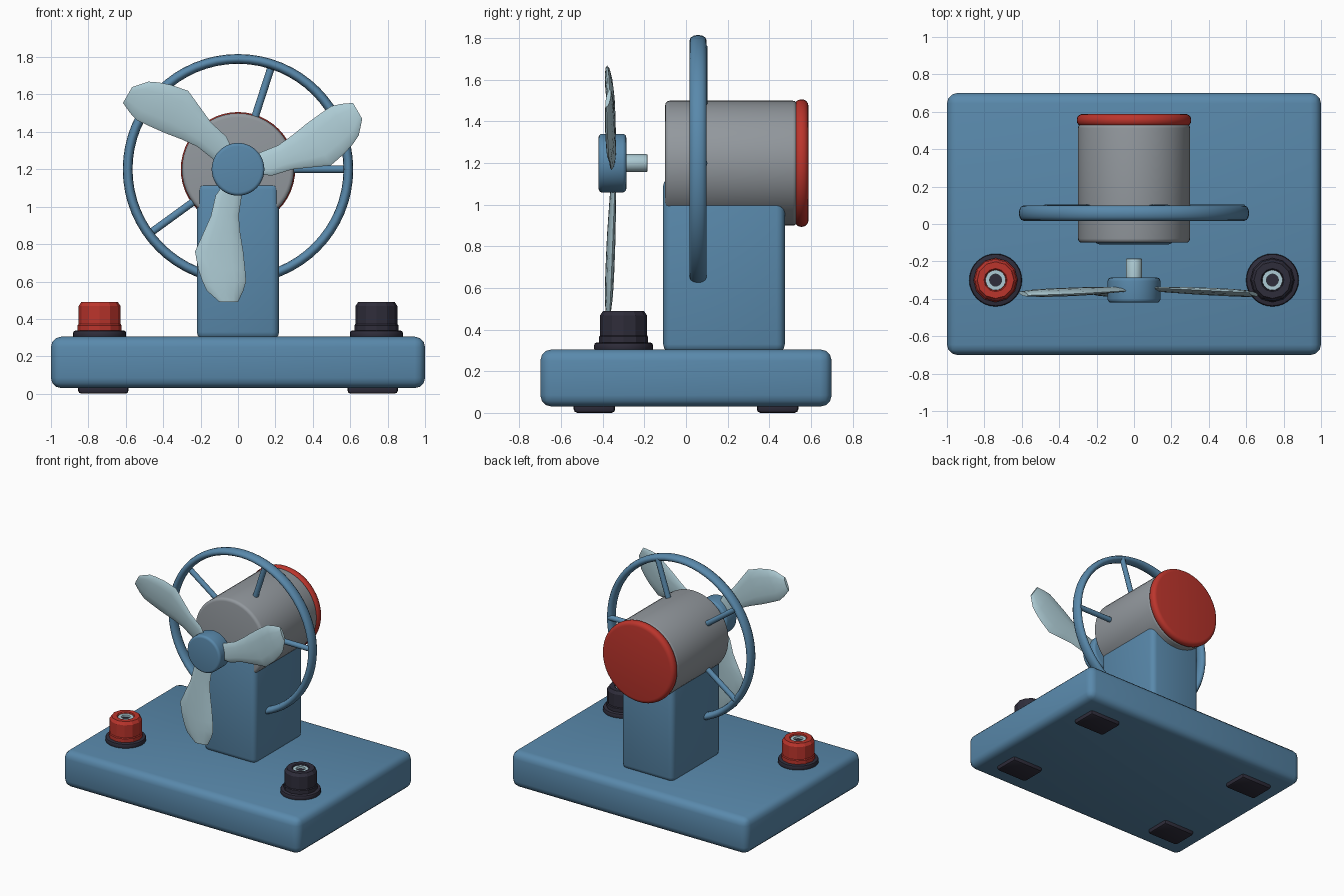
import bpy, bmesh
from math import sin, cos, pi, radians
from mathutils import Matrix, Vector

if "Cube" in bpy.data.objects:
    bpy.data.objects.remove(bpy.data.objects["Cube"])


def material(name, rgb):
    m = bpy.data.materials.new(name)
    m.use_nodes = True
    m.diffuse_color = (*rgb, 1)
    m.node_tree.nodes["Principled BSDF"].inputs["Base Color"].default_value = (*rgb, 1)
    return m


BLUE = material("steel blue", (0.10, 0.25, 0.41))
GREY = material("motor grey", (0.29, 0.315, 0.34))
RED = material("red", (0.50, 0.035, 0.025))
CHARCOAL = material("charcoal", (0.028, 0.026, 0.043))
PALE = material("pale metal", (0.42, 0.60, 0.66))


def finish(bm, name, mat, angle=35):
    bmesh.ops.recalc_face_normals(bm, faces=bm.faces)
    mesh = bpy.data.meshes.new(name)
    bm.to_mesh(mesh)
    bm.free()
    mesh.materials.append(mat)
    ob = bpy.data.objects.new(name, mesh)
    bpy.context.collection.objects.link(ob)
    bpy.ops.object.select_all(action="DESELECT")
    ob.select_set(True)
    bpy.context.view_layer.objects.active = ob
    bpy.ops.object.shade_smooth_by_angle(angle=radians(angle))
    return ob


def skin(bm, loops, closed=False):
    """Bridge matching point loops; cap both ends unless closed."""
    rings = [[bm.verts.new(p) for p in loop] for loop in loops]
    n = len(rings[0])
    pairs = list(zip(rings, rings[1:]))
    if closed:
        pairs.append((rings[-1], rings[0]))
    else:
        bm.faces.new(rings[0])
        bm.faces.new(rings[-1])
    for a, b in pairs:
        for i in range(n):
            j = (i + 1) % n
            bm.faces.new((a[i], a[j], b[j], b[i]))


def box(name, mat, lo, hi, bevel, segments=3):
    lo, hi = Vector(lo), Vector(hi)
    bm = bmesh.new()
    bmesh.ops.create_cube(bm, size=1)
    bmesh.ops.scale(bm, vec=hi - lo, verts=bm.verts)
    bmesh.ops.translate(bm, vec=(lo + hi) / 2, verts=bm.verts)
    bmesh.ops.bevel(bm, geom=bm.edges[:], offset=bevel, segments=segments,
                    profile=0.5, affect="EDGES")
    return finish(bm, name, mat)


def lathe(name, mat, profile, centre, axis="Z", sides=48, angle=35):
    """Spin (radius, height) points about z or y."""
    bm = bmesh.new()
    loops = []
    for r, h in profile:
        ring = [(r * cos(2 * pi * i / sides), r * sin(2 * pi * i / sides)) for i in range(sides)]
        loops.append([Vector((a, h, b) if axis == "Y" else (a, b, h)) + Vector(centre)
                      for a, b in ring])
    skin(bm, loops)
    return finish(bm, name, mat, angle)


def drum(r, start, end, bevel, steps=4):
    """Profile of a cylinder with rounded rims."""
    arc = [pi / 2 * i / steps for i in range(steps + 1)]
    first = [(r - bevel + bevel * sin(t), start + bevel - bevel * cos(t)) for t in arc]
    last = [(r - bevel + bevel * cos(t), end - bevel + bevel * sin(t)) for t in arc]
    return first + last


AXLE = (0, 0, 1.2)

# Base, feet and pedestal
box("base", BLUE, (-1, -0.7, 0.03), (1, 0.7, 0.305), 0.055)
for x in (-0.72, 0.72):
    for y in (-0.44, 0.44):
        box("foot", CHARCOAL, (x - 0.135, y - 0.1, 0), (x + 0.135, y + 0.1, 0.06), 0.018, 2)
box("pedestal", BLUE, (-0.22, -0.11, 0.29), (0.22, 0.475, 1.13), 0.04)

# Motor and its end cap
lathe("motor", GREY, drum(0.3, -0.1, 0.535, 0.022), AXLE, "Y")
lathe("motor_cap", RED, drum(0.306, 0.522, 0.588, 0.03), AXLE, "Y")

# Ring guard with a flattened oval section
bm = bmesh.new()
loops = []
for i in range(64):
    a = 2 * pi * i / 64
    loop = []
    for k in range(12):
        t = 2 * pi * k / 12
        r = 0.59 + 0.026 * cos(t)
        loop.append((r * cos(a), 0.058 + 0.041 * sin(t), 1.2 + r * sin(a)))
    loops.append(loop)
skin(bm, loops, closed=True)
finish(bm, "guard_ring", BLUE, 60)

# Five spokes joining guard and motor
for i in range(5):
    spoke = lathe("guard_spoke", BLUE, [(0.02, 0.27), (0.02, 0.59)], (0, 0, 0), sides=12)
    spoke.matrix_world = (Matrix.Translation((0, 0.083, 1.2))
                          @ Matrix.Rotation(pi / 2 - 2 * pi * i / 5, 4, "Y"))

# Propeller hub and shaft
lathe("hub", BLUE, drum(0.141, -0.42, -0.287, 0.018), AXLE, "Y")
lathe("shaft", PALE, drum(0.043, -0.40, -0.185, 0.005, 2), AXLE, "Y", 24)

# Blades: radius, trailing edge, leading edge, half thickness
STATIONS = [(0.07, -0.07, 0.01, 0.010), (0.14, -0.12, 0.02, 0.012),
            (0.25, -0.145, 0.004, 0.016), (0.34, -0.185, 0.012, 0.019),
            (0.44, -0.23, 0.028, 0.020), (0.535, -0.212, 0.038, 0.020),
            (0.60, -0.19, 0.043, 0.019), (0.65, -0.166, 0.028, 0.017),
            (0.71, -0.098, 0.0, 0.011)]
for i in range(3):
    bm = bmesh.new()
    loops = []
    for r, left, right, thick in STATIONS:
        mid, half = (left + right) / 2, (right - left) / 2
        y = -0.345 - 0.04 * r
        loop = []
        for k in range(12):
            t = 2 * pi * k / 12
            loop.append((mid + half * cos(t), y + thick * sin(t) + 0.008 * cos(t), -r))
        loops.append(loop)
    skin(bm, loops)
    blade = finish(bm, "propeller_blade", PALE, 50)
    blade.matrix_world = Matrix.Translation(AXLE) @ Matrix.Rotation(2 * pi * i / 3, 4, "Y")

# Terminals: flange, faceted knob with a recess, metal socket
for x, mat in ((-0.74, RED), (0.74, CHARCOAL)):
    spot = (x, -0.3, 0)
    lathe("terminal_flange", CHARCOAL, drum(0.141, 0.295, 0.338, 0.012, 2), spot, sides=32)
    lathe("terminal_knob", mat,
          [(0.118, 0.33), (0.118, 0.366), (0.113, 0.372), (0.113, 0.468), (0.098, 0.49),
           (0.062, 0.49), (0.056, 0.484), (0.056, 0.46)], spot, sides=12, angle=20)
    lathe("terminal_socket", PALE,
          [(0.054, 0.45), (0.054, 0.482), (0.032, 0.482), (0.032, 0.462)], spot, sides=24)
    lathe("socket_hole", CHARCOAL, [(0.032, 0.46), (0.032, 0.466)], spot, sides=24)
